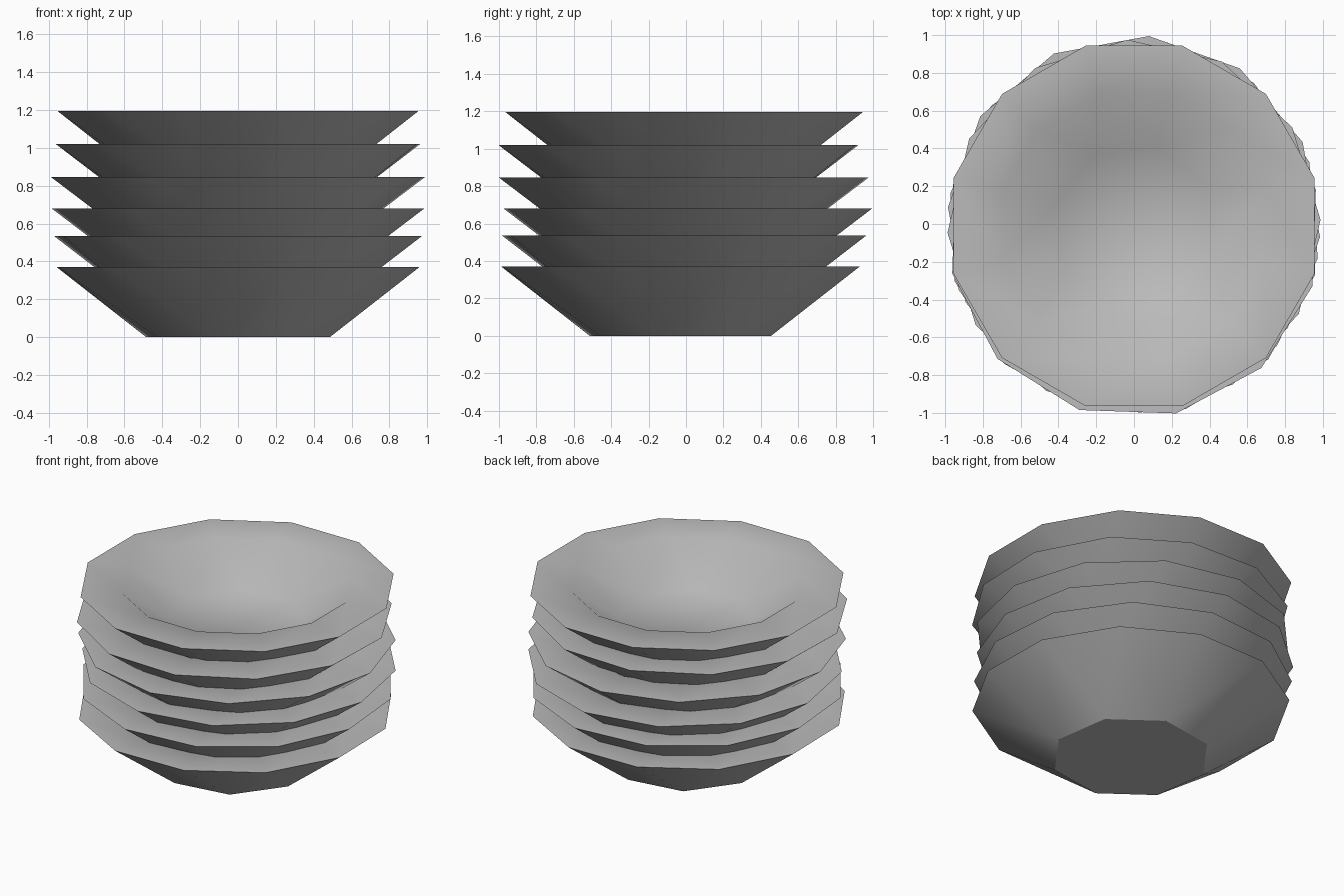
import bpy, bmesh, math

cube = bpy.data.objects.get("Cube")
if cube:
    bpy.data.objects.remove(cube, do_unlink=True)

grey = bpy.data.materials.new("bowl_grey")
grey.use_nodes = True
color = (0.5, 0.5, 0.5, 1)
grey.diffuse_color = color
grey.node_tree.nodes["Principled BSDF"].inputs["Base Color"].default_value = color

HEIGHT = 0.37


def ring(bm, sides, radius, z, turn):
    angles = [math.radians(turn) + math.tau * i / sides for i in range(sides)]
    return [bm.verts.new((radius * math.cos(a), radius * math.sin(a), z)) for a in angles]


def open_frustum(bm, upper, lower):
    """Wrap two rings in a hull, then take the upper cap off."""
    bmesh.ops.convex_hull(bm, input=upper + lower)
    cap = [f for f in bm.faces if all(v in upper for v in f.verts)]
    bmesh.ops.delete(bm, geom=cap, context='FACES')


def bowl(name, z, y, turn):
    bm = bmesh.new()
    # Outer wall and foot
    rim = ring(bm, 12, 0.988, HEIGHT, turn)
    foot = ring(bm, 8, 0.5, 0, turn + 15)
    open_frustum(bm, rim, foot)
    # Inner wall and floor
    lip = ring(bm, 12, 0.72, HEIGHT, turn)
    floor = ring(bm, 8, 0.43, 0.14, turn + 15)
    open_frustum(bm, lip, floor)
    # Flat, wide rim
    for i in range(12):
        j = (i + 1) % 12
        bm.faces.new((rim[i], rim[j], lip[j], lip[i]))
    bmesh.ops.recalc_face_normals(bm, faces=bm.faces)
    # Smooth inside and out, with crisp rim and foot edges
    for f in bm.faces:
        f.smooth = True
    for e in bm.edges:
        e.smooth = not any(all(v in loop for v in e.verts) for loop in (rim, foot))
    mesh = bpy.data.meshes.new(name)
    bm.to_mesh(mesh)
    bm.free()
    mesh.materials.append(grey)
    obj = bpy.data.objects.new(name, mesh)
    obj.location = (0, y, z)
    bpy.context.collection.objects.link(obj)


# Stack from bottom to top: rim height, shift in y, turn in degrees
stack = [(0.37, -0.03, 16), (0.535, -0.01, 20), (0.68, 0.01, 25.4),
         (0.845, -0.012, 32), (1.02, -0.04, 13), (1.195, -0.01, 15)]
for n, (top, y, turn) in enumerate(stack, 1):
    bowl(f"bowl_{n}", top - HEIGHT, y, turn)
